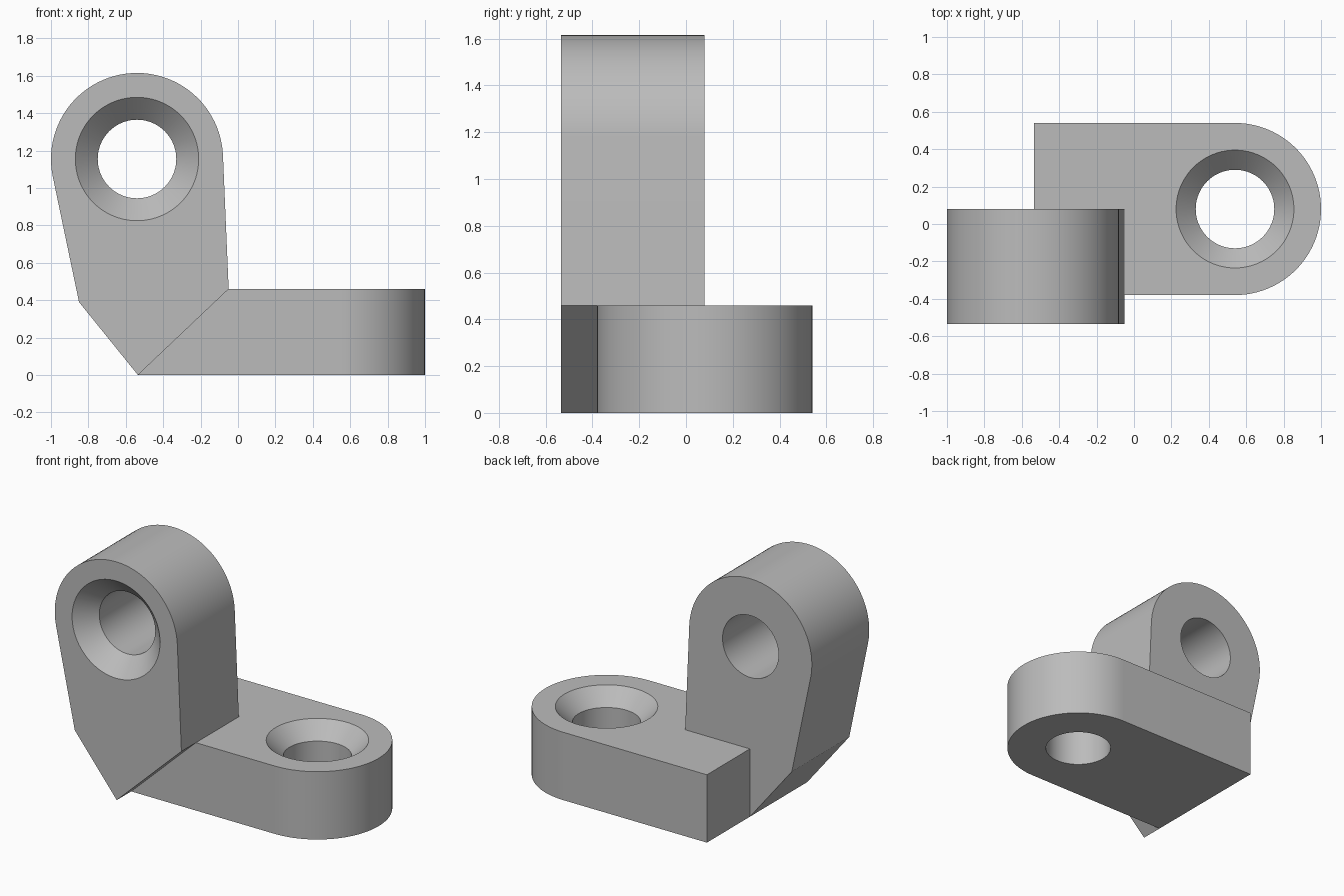
import bpy
import bmesh
from math import acos, atan2, cos, sin, pi, radians, hypot
from mathutils import Matrix, Vector

cube = bpy.data.objects.get("Cube")
if cube:
    bpy.data.objects.remove(cube, do_unlink=True)

grey = bpy.data.materials.new("plain grey")
grey.use_nodes = True
COLOUR = (0.5, 0.5, 0.5, 1)
grey.diffuse_color = COLOUR
grey.node_tree.nodes["Principled BSDF"].inputs["Base Color"].default_value = COLOUR

EYE_RADIUS = 0.46
HOLE_RADIUS = 0.21


def add_object(name, bm):
    bmesh.ops.recalc_face_normals(bm, faces=bm.faces)
    mesh = bpy.data.meshes.new(name)
    bm.to_mesh(mesh)
    bm.free()
    mesh.materials.append(grey)
    obj = bpy.data.objects.new(name, mesh)
    bpy.context.collection.objects.link(obj)
    return obj


def tangent_angle(centre, point, side):
    """Angle on the eye circle where a line from point touches it."""
    d = Vector(point) - Vector(centre)
    return atan2(d.y, d.x) + side * acos(EYE_RADIUS / hypot(d.x, d.y))


def arc(centre, start, end, steps=48):
    angles = [start + (end - start) * i / steps for i in range(steps + 1)]
    return [(centre[0] + EYE_RADIUS * cos(a), centre[1] + EYE_RADIUS * sin(a))
            for a in angles]


def plate(name, outline, depth):
    """Extrude a flat outline along local z."""
    bm = bmesh.new()
    face = bm.faces.new([bm.verts.new((u, v, 0)) for u, v in outline])
    top = bmesh.ops.extrude_face_region(bm, geom=[face])
    verts = [g for g in top["geom"] if isinstance(g, bmesh.types.BMVert)]
    bmesh.ops.translate(bm, verts=verts, vec=(0, 0, depth))
    return add_object(name, bm)


def countersink(obj, centre, depth, rim):
    """Cut a through hole with a 45 degree flare at the z = depth face."""
    flare = rim - HOLE_RADIUS
    profile = [(0, -0.1), (HOLE_RADIUS, -0.1), (HOLE_RADIUS, depth - flare),
               (rim + 0.1, depth + 0.1), (0, depth + 0.1)]
    bm = bmesh.new()
    verts = [bm.verts.new((r, 0, z)) for r, z in profile]
    edges = [bm.edges.new(pair) for pair in zip(verts, verts[1:])]
    bmesh.ops.spin(bm, geom=verts + edges, cent=(0, 0, 0), axis=(0, 0, 1),
                   angle=2 * pi, steps=80, use_duplicate=False)
    bmesh.ops.remove_doubles(bm, verts=bm.verts, dist=0.0001)
    bmesh.ops.translate(bm, verts=bm.verts, vec=(*centre, 0))
    cutter = add_object("hole_cutter", bm)
    cutter.hide_render = True

    cut = obj.modifiers.new("hole", "BOOLEAN")
    cut.operation = "DIFFERENCE"
    cut.solver = "EXACT"
    cut.object = cutter
    bpy.ops.object.select_all(action="DESELECT")
    bpy.context.view_layer.objects.active = obj
    obj.select_set(True)
    bpy.ops.object.modifier_apply(modifier=cut.name)
    bpy.data.objects.remove(cutter, do_unlink=True)
    bpy.ops.object.shade_smooth_by_angle(angle=radians(20))


# Flat foot with a rounded end
foot_centre = (0.54, 0.08)
foot_outline = arc(foot_centre, -pi / 2, pi / 2) + [(-0.535, 0.54), (-0.535, -0.38)]
foot = plate("foot", foot_outline, 0.46)
countersink(foot, foot_centre, 0.46, 0.315)

# Upright lug, its sides tangent to the rounded top
lug_centre = (-0.54, 1.155)
right_corner, left_corner, tip = (-0.05, 0.46), (-0.85, 0.39), (-0.535, 0)
start = tangent_angle(lug_centre, right_corner, 1)
end = tangent_angle(lug_centre, left_corner, -1) + 2 * pi
lug = plate("upright_lug",
            arc(lug_centre, start, end) + [left_corner, tip, right_corner], 0.615)
countersink(lug, lug_centre, 0.615, 0.33)

# Stand the lug up so its flared hole faces the front
lug.data.transform(Matrix.Translation((0, 0.08, 0)) @ Matrix.Rotation(pi / 2, 4, "X"))
